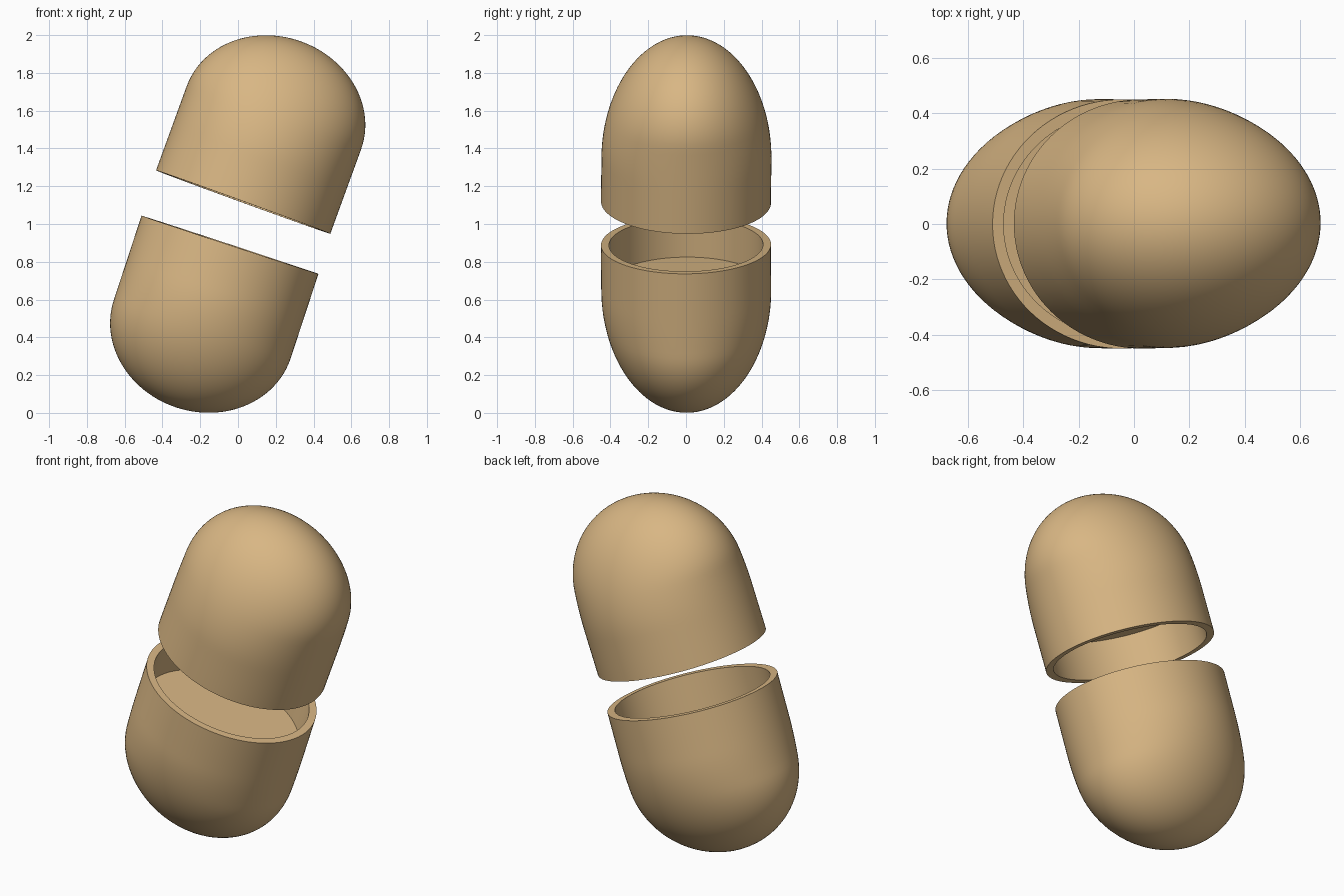
import bpy, math
from mathutils import Matrix

if "Cube" in bpy.data.objects:
    bpy.data.objects.remove(bpy.data.objects["Cube"])

SEG = 96        # sides around each shell
WALL = 0.042    # rim thickness
DEPTH = 0.217   # recess depth
RINGS = 40      # rings from rim to tip

tan = bpy.data.materials.new("warm tan")
tan.diffuse_color = (0.69, 0.47, 0.23, 1)
tan.use_nodes = True
tan.node_tree.nodes["Principled BSDF"].inputs["Base Color"].default_value = tan.diffuse_color


def width(s, start, length):
    """Share of full width at height s: straight up to start, then an elliptic dome."""
    u = max(0.0, (s - start) / (length - start))
    return math.sqrt(max(0.0, 1 - u * u))


def half_capsule(name, rim, tilt, lean, a, b, length, start_x, start_y):
    """Oval domed cup: rim at local z=0, dome towards +z, flat recess in the rim."""
    # profile of (half-widths, height) from recess floor, over the rim, up the dome
    prof = [(a - WALL, b - WALL, DEPTH), (a - WALL, b - WALL, 0), (a, b, 0)]
    for i in range(1, RINGS):
        s = length * math.sin(math.pi / 2 * i / RINGS)
        prof.append((a * width(s, start_x, length), b * width(s, start_y, length), s))
    verts = [(rx * math.cos(2 * math.pi * k / SEG), ry * math.sin(2 * math.pi * k / SEG), z)
             for rx, ry, z in prof for k in range(SEG)]
    faces = []
    for r in range(len(prof) - 1):
        for k in range(SEG):
            j = (k + 1) % SEG
            faces.append((r * SEG + k, r * SEG + j, (r + 1) * SEG + j, (r + 1) * SEG + k))
    # recess floor and dome tip
    faces.append(tuple(reversed(range(SEG))))
    tip = len(verts)
    verts.append((0, 0, length))
    last = (len(prof) - 1) * SEG
    faces += [(last + k, last + (k + 1) % SEG, tip) for k in range(SEG)]

    mesh = bpy.data.meshes.new(name)
    mesh.from_pydata(verts, [], faces)
    mesh.materials.append(tan)
    mesh.transform(Matrix.Translation(rim) @ Matrix.Rotation(math.radians(tilt), 4, 'Y')
                   @ Matrix.Rotation(math.radians(lean), 4, 'X'))
    obj = bpy.data.objects.new(name, mesh)
    bpy.context.collection.objects.link(obj)
    # smooth walls, crisp rim and recess edges
    bpy.ops.object.select_all(action='DESELECT')
    obj.select_set(True)
    bpy.context.view_layer.objects.active = obj
    bpy.ops.object.shade_smooth_by_angle(angle=math.radians(35))


half_capsule("upper_shell", (0.0275, 0, 1.116), 20, -0.5, 0.491, 0.45, 0.904, 0.475, 0.25)
half_capsule("lower_shell", (-0.0425, 0, 0.89), 198.2, -0.3, 0.493, 0.45, 0.907, 0.47, 0.25)
